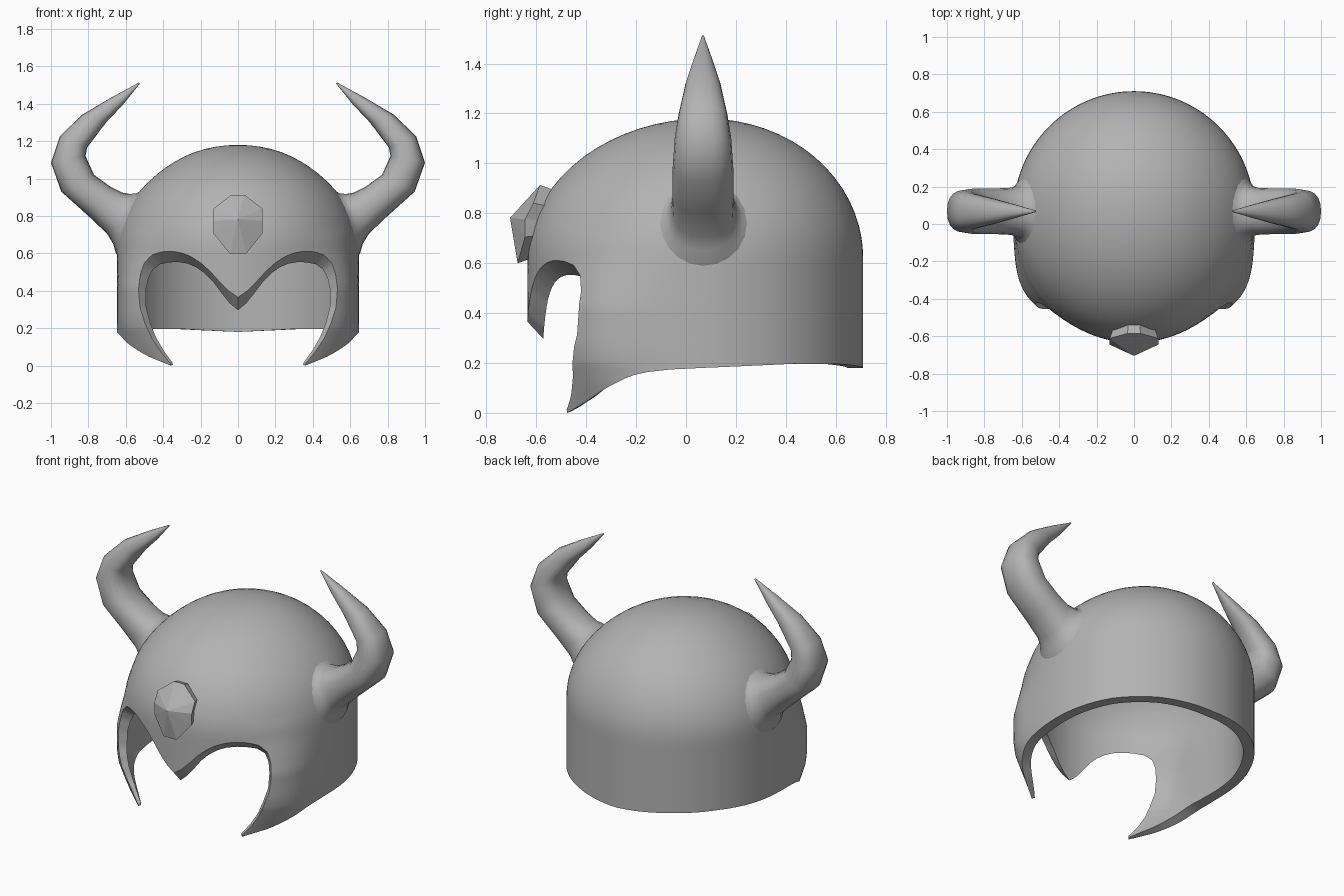
import bpy, bmesh, math
from mathutils import Vector

if "Cube" in bpy.data.objects:
    bpy.data.objects.remove(bpy.data.objects["Cube"])

steel = bpy.data.materials.new("grey_steel")
steel.diffuse_color = (0.45, 0.45, 0.45, 1)
steel.use_nodes = True
steel.node_tree.nodes["Principled BSDF"].inputs["Base Color"].default_value = steel.diffuse_color


def make_object(name, bm, smooth=None):
    bmesh.ops.recalc_face_normals(bm, faces=bm.faces[:])
    mesh = bpy.data.meshes.new(name)
    bm.to_mesh(mesh)
    bm.free()
    mesh.materials.append(steel)
    ob = bpy.data.objects.new(name, mesh)
    bpy.context.collection.objects.link(ob)
    if smooth:
        bpy.ops.object.select_all(action='DESELECT')
        ob.select_set(True)
        bpy.context.view_layer.objects.active = ob
        bpy.ops.object.shade_smooth_by_angle(angle=math.radians(smooth))
    return ob


def interp(table, x):
    """Linear lookup in a short table."""
    if x <= table[0][0]:
        return table[0][1]
    for (x0, y0), (x1, y1) in zip(table, table[1:]):
        if x <= x1:
            return y0 + (y1 - y0) * (x - x0) / (x1 - x0)
    return table[-1][1]


def resample(points, count):
    """Spread count + 1 points evenly along a polyline of vectors."""
    dist = [0]
    for a, b in zip(points, points[1:]):
        dist.append(dist[-1] + (b.xy - a.xy).length)
    axes = [[(d, p[k]) for d, p in zip(dist, points)] for k in range(3)]
    return [Vector([interp(t, dist[-1] * i / count) for t in axes]) for i in range(count + 1)]


def loft(bm, rings, closed=True):
    loops = [[bm.verts.new(p) for p in ring] for ring in rings]
    n = len(loops[0])
    for a, b in zip(loops, loops[1:]):
        for i in range(n if closed else n - 1):
            j = (i + 1) % n
            bm.faces.new((a[i], a[j], b[j], b[i]))
    return loops


# Helmet surface by angle from the front: elliptical dome, wall, cheek bulge
CY, RIM_Z, TOP, THICK = 0.06, 0.62, 1.18, 0.064
RIM = [(36, 0.0), (41, 0.018), (49, 0.05), (58, 0.10), (67, 0.148),
       (72, 0.163), (80, 0.174), (90, 0.18), (125, 0.197), (150, 0.195), (180, 0.18)]
BULGE = [(0, -0.2), (0.05, 0.1), (0.12, 0.5), (0.2, 0.9), (0.27, 1), (0.42, 1),
         (0.52, 0.65), (0.62, 0.25), (0.74, 0)]


def shell_point(deg, z):
    a = math.radians(deg)
    t = max(0, (z - RIM_Z) / (TOP - RIM_Z))
    k = math.sqrt(max(0, 1 - t * t))
    rx = 0.645 * k * (1 - 0.035 * math.sin(math.pi * t ** 3))
    ry = (0.695 if math.cos(a) > 0 else 0.65) * k
    bump = 0.062 * math.exp(-((deg - 55) / 13) ** 2 / 2) * interp(BULGE, z)
    # lower cheeks curl inward toward the tip
    bump -= 0.028 * max(0, 1 - z / 0.25) * math.exp(-((deg - 36) / 12) ** 2 / 2)
    cy = CY + 0.015 * t * t
    return Vector(((rx + bump) * math.sin(a), cy - (ry + bump) * math.cos(a), z))


def angle_at(x, z):
    lo, hi = 0, 75
    for _ in range(30):
        mid = (lo + hi) / 2
        lo, hi = (mid, hi) if shell_point(mid, z).x < x else (lo, mid)
    return lo


# Half of the face opening in three runs: brow, side, cheek (x, z, rim slope)
BROW = [(0, 0.365, 1.25), (0.05, 0.40, 1.2), (0.1, 0.45, 1.1), (0.15, 0.505, 1),
        (0.2, 0.55, 1), (0.25, 0.582, 1), (0.3, 0.602, 1), (0.35, 0.612, 1),
        (0.41, 0.608, 0.9), (0.46, 0.592, 0.7), (0.5, 0.55, 0.4)]
SIDE = [BROW[-1], (0.522, 0.49, 0.15), (0.532, 0.41, 0), (0.524, 0.31, 0), (0.495, 0.22, 0)]
CHEEK = [SIDE[-1], (0.46, 0.145, 0), (0.41, 0.07, 0), (0.362, 0.012, 0)]
STEP, SEAM, SEAM_Z, WALL, LOW = 2.5, 75, 0.75, 14, 16
NCOL = int(SEAM / STEP)
opening = []
for run, count in ((BROW, NCOL), (SIDE, WALL), (CHEEK, LOW)):
    pts = resample([Vector(p) for p in run], count)
    opening += pts if not opening else pts[1:]


def wall_z(deg, r):
    return SEAM_Z + (interp(RIM, deg) - SEAM_Z) * r / WALL


border = [(STEP * i, SEAM_Z) for i in range(NCOL + 1)]
border += [(SEAM, wall_z(SEAM, r)) for r in range(1, WALL + 1)]
for i in range(1, LOW + 1):
    d = SEAM + (36 - SEAM) * i / LOW
    border.append((d, interp(RIM, d)))

bm = bmesh.new()
drop = bm.verts.layers.float.new("rim_drop")
thin = bm.verts.layers.float.new("thinning")
# face strip between the opening and the rest of the shell
ROWS = 10
rows = []
for r in range(ROWS + 1):
    t = r / ROWS
    row = []
    for (x, z, w), (d, bz) in zip(opening, border):
        row.append(shell_point(angle_at(x, z) * (1 - t) + d * t, z * (1 - t) + bz * t))
    rows.append(row)
for r, loop in enumerate(loft(bm, rows, False)):
    t = r / ROWS
    for i, (v, p) in enumerate(zip(loop, opening)):
        v[drop] = 0.055 * p.z * (1 - t) ** 2
        edge = max(0, (i - NCOL) / (WALL + LOW))
        rim = max(0, (i - NCOL - WALL) / LOW)
        v[thin] = 0.046 * (edge * (1 - t) + rim * rim * t)
# back wall
degs = [STEP * i for i in range(NCOL, int(180 / STEP) + 1)]
loft(bm, [[shell_point(d, wall_z(d, r)) for d in degs] for r in range(WALL + 1)], False)
# dome
DOME = 14
a0 = math.asin((SEAM_Z - RIM_Z) / (TOP - RIM_Z))
degs = [STEP * i for i in range(int(180 / STEP) + 1)]
rows = [[shell_point(d, RIM_Z + (TOP - RIM_Z) * math.sin(a0 + (math.pi / 2 - a0) * r / DOME))
         for d in degs] for r in range(DOME)]
last = loft(bm, rows, False)[-1]
pole = bm.verts.new((0, CY + 0.015, TOP))
for a, b in zip(last, last[1:]):
    bm.faces.new((a, b, pole))
# mirror the half and weld
twin = bmesh.ops.duplicate(bm, geom=bm.verts[:] + bm.edges[:] + bm.faces[:])["geom"]
for v in twin:
    if isinstance(v, bmesh.types.BMVert):
        v.co.x = -v.co.x
bmesh.ops.remove_doubles(bm, verts=bm.verts[:], dist=0.0004)
bmesh.ops.recalc_face_normals(bm, faces=bm.faces[:])
bm.normal_update()
# inner skin and rim, the brow edge sloping down inward
out = 1 if sum(f.normal.dot(f.calc_center_median() - Vector((0, CY, 0.5))) for f in bm.faces) > 0 else -1
faces = bm.faces[:]
edges = [e for e in bm.edges if e.is_boundary]
inner = {}
for v in bm.verts[:]:
    p = v.co - v.normal * out * (THICK - v[thin]) - Vector((0, 0, v[drop]))
    p.z = max(p.z, 0)
    inner[v] = p
inner = {v: bm.verts.new(p) for v, p in inner.items()}
for f in faces:
    bm.faces.new([inner[v] for v in reversed(f.verts)])
for e in edges:
    a, b = e.verts
    bm.faces.new((a, b, inner[b], inner[a]))
# open the outer skin where the horns grow out of it
HY, HZ = 0.068, 0.76
bmesh.ops.recalc_face_normals(bm, faces=bm.faces[:])
under = [f for f in faces if all(abs(v.co.x) > 0.4 and
         math.hypot(v.co.y - HY, v.co.z - HZ) < 0.135 for v in f.verts)]
bmesh.ops.delete(bm, geom=under, context='FACES')
make_object("helmet_shell", bm, 40)

# Horns: (outer x, outer z, inner x, inner z, half depth in y)
HORN = [(0.667, 0.65, 0.58, 0.918, 0.138), (0.70, 0.705, 0.62, 0.925, 0.126),
        (0.80, 0.80, 0.68, 0.955, 0.122), (0.945, 0.93, 0.77, 1.02, 0.122),
        (1.0, 1.085, 0.815, 1.12, 0.113), (0.953, 1.225, 0.807, 1.165, 0.098),
        (0.835, 1.34, 0.705, 1.30, 0.07), (0.68, 1.432, 0.615, 1.395, 0.038),
        (0.53, 1.513, 0.524, 1.508, 0.004)]
SIDES = 20


def horn_root(size_y, size_z, lift):
    """Oval ring lying on the helmet side."""
    ring = []
    for i in range(SIDES):
        a = 2 * math.pi * i / SIDES
        y, z = HY + size_y * math.sin(a), HZ - size_z * math.cos(a)
        t = max(0, z - RIM_Z) / (TOP - RIM_Z)
        k = math.sqrt(1 - t * t)
        rx = 0.645 * (1 - 0.035 * math.sin(math.pi * t ** 3))
        ring.append((rx * math.sqrt(k * k - ((y - CY) / 0.67) ** 2) + lift, y, z))
    return ring


for side, sign in (("right", 1), ("left", -1)):
    rings = [horn_root(0.185, 0.18, -0.006), horn_root(0.16, 0.16, 0.008)]
    for ox, oz, ix, iz, hy in HORN:
        mid = Vector(((ox + ix) / 2, HY, (oz + iz) / 2))
        half = Vector(((ox - ix) / 2, 0, (oz - iz) / 2))
        ring = []
        for i in range(SIDES):
            a = 2 * math.pi * i / SIDES
            # slightly squared oval section
            c = math.copysign(abs(math.cos(a)) ** 0.85, math.cos(a))
            s = math.copysign(abs(math.sin(a)) ** 0.85, math.sin(a))
            ring.append(mid + half * c + Vector((0, hy * s, 0)))
        rings.append(ring)
    bm = bmesh.new()
    loops = loft(bm, [[(p[0] * sign, p[1], p[2]) for p in ring] for ring in rings])
    bm.faces.new(loops[-1])
    make_object(side + "_horn", bm, 60)

# Faceted brow gem: (x, y, z) of the right half of its front edge
GEM = [(0.035, -0.585, 0.913), (0.13, -0.612, 0.84), (0.13, -0.645, 0.775),
       (0.13, -0.645, 0.705), (0.045, -0.675, 0.6)]
front = GEM + [(-x, y, z) for x, y, z in reversed(GEM)]
back = [(x * 0.85, y + 0.055, 0.755 + (z - 0.755) * 0.88) for x, y, z in front]
bm = bmesh.new()
loops = loft(bm, [front, back])
apex = bm.verts.new((0, -0.705, 0.782))
for i in range(10):
    bm.faces.new((loops[0][i], loops[0][(i + 1) % 10], apex))
bm.faces.new(loops[1])
make_object("brow_gem", bm)
